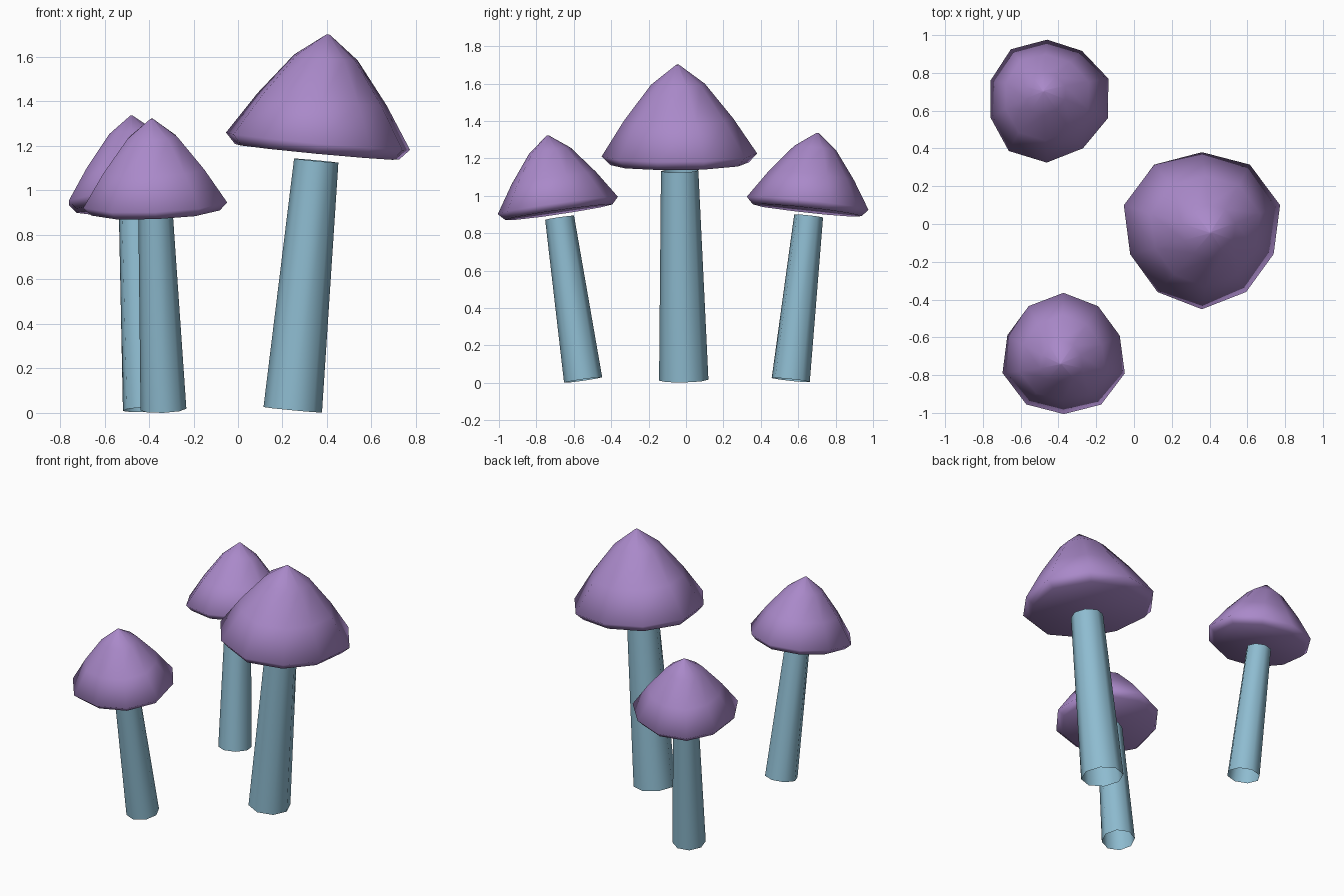
import bpy, bmesh, math
from mathutils import Vector, Matrix

cube = bpy.data.objects.get("Cube")
if cube:
    bpy.data.objects.remove(cube, do_unlink=True)


def material(name, rgb):
    mat = bpy.data.materials.new(name)
    mat.use_nodes = True
    mat.diffuse_color = (*rgb, 1)
    mat.node_tree.nodes["Principled BSDF"].inputs["Base Color"].default_value = (*rgb, 1)
    return mat


PURPLE = material("soft purple", (0.40, 0.25, 0.585))
BLUE = material("pale blue", (0.27, 0.50, 0.63))

# Cap rim is slightly uneven: radius factors for half a turn, mirrored
UNEVEN = [0.99, 1.03, 1.04, 0.955, 0.955, 0.99]
CAP_FACTORS = UNEVEN + UNEVEN[-2:0:-1]
STEM_FACTORS = [1] * 8

# Profiles as (radius, height), from bottom to top
CAP_PROFILE = [(0.375, 1.163), (0.42, 1.21), (0.295, 1.40), (0.145, 1.59), (0.008, 1.694)]
STEM_PROFILE = [(0.132, 0), (0.1, 1.125)]


def lathe(name, profile, factors, closed, mat, matrix):
    bm = bmesh.new()
    count = len(factors)
    rings = []
    for radius, height in profile:
        ring = []
        for i, factor in enumerate(factors):
            a = math.tau * i / count
            r = radius * factor
            ring.append(bm.verts.new((r * math.cos(a), r * math.sin(a), height)))
        rings.append(ring)
    for low, high in zip(rings, rings[1:]):
        for i in range(count):
            j = (i + 1) % count
            bm.faces.new((low[i], low[j], high[j], high[i]))
    if closed:
        bm.faces.new(rings[0][::-1])
        bm.faces.new(rings[-1])
    for face in bm.faces:
        face.smooth = True
    mesh = bpy.data.meshes.new(name)
    bm.to_mesh(mesh)
    bm.free()
    mesh.materials.append(mat)
    obj = bpy.data.objects.new(name, mesh)
    obj.matrix_world = matrix
    bpy.context.collection.objects.link(obj)


def mushroom(name, base, tip, spin, size):
    # Lean from the foot towards the tip, then spin about the stem
    base = Vector(base)
    lean = Vector((0, 0, 1)).rotation_difference(Vector(tip) - base).to_matrix().to_4x4()
    matrix = (Matrix.Translation(base) @ lean
              @ Matrix.Rotation(math.radians(spin), 4, "Z") @ Matrix.Scale(size, 4))
    lathe(name + "_stem", STEM_PROFILE, STEM_FACTORS, False, BLUE, matrix)
    lathe(name + "_cap", CAP_PROFILE, CAP_FACTORS, True, PURPLE, matrix)


mushroom("large", (0.246, -0.012, 0.014), (0.405, -0.045, 1.70), 90, 1)
mushroom("front", (-0.335, -0.55, 0.015), (-0.388, -0.74, 1.325), -90, 0.78)
mushroom("back", (-0.415, 0.56, 0.015), (-0.48, 0.705, 1.345), -54, 0.785)
